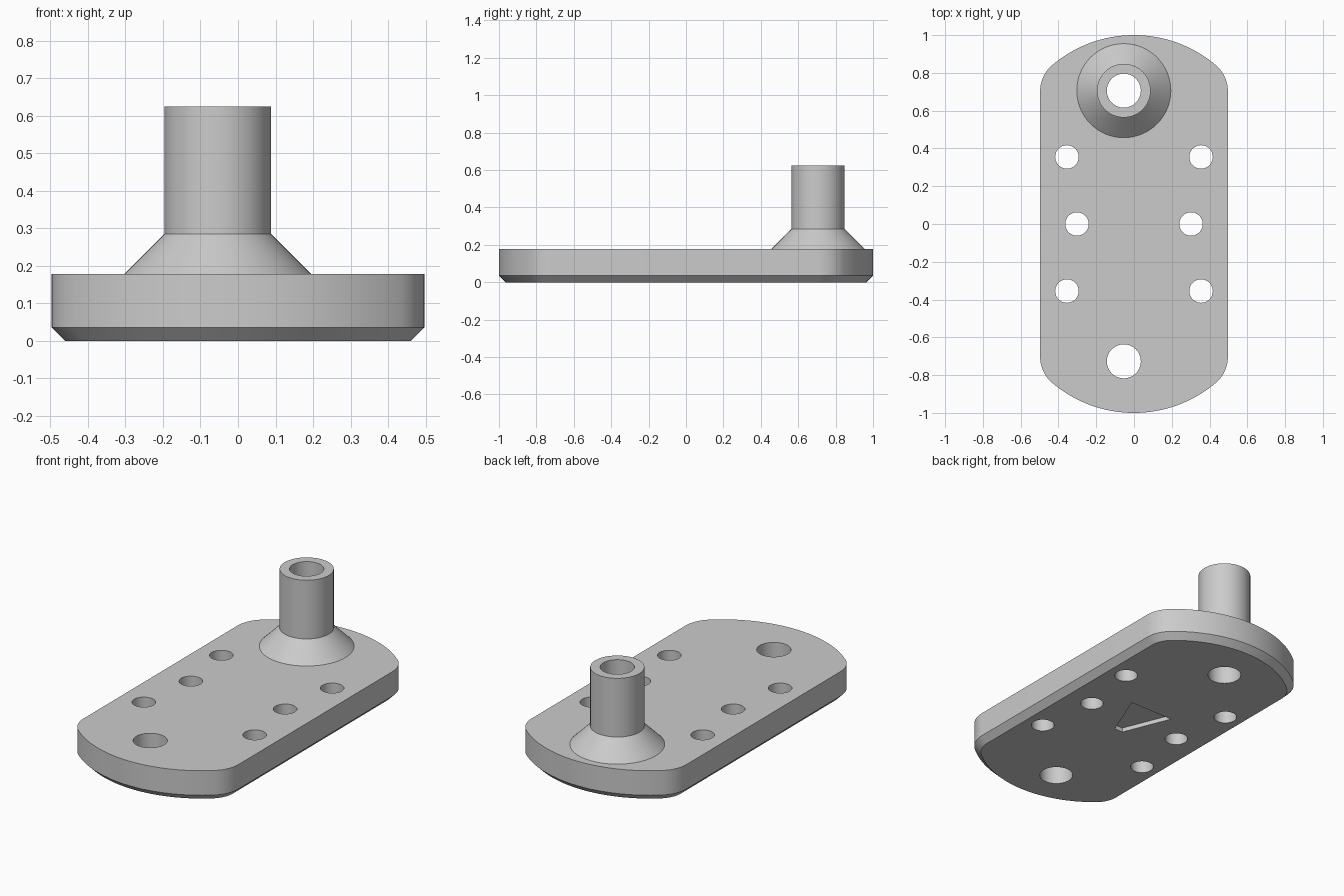
import bpy
import bmesh
from math import atan2, cos, sin, pi, sqrt, radians

default = bpy.data.objects.get("Cube")
if default:
    bpy.data.objects.remove(default, do_unlink=True)

grey = bpy.data.materials.new("plain grey")
grey.use_nodes = True
grey.diffuse_color = (0.6, 0.6, 0.6, 1)
grey.node_tree.nodes["Principled BSDF"].inputs["Base Color"].default_value = (0.6, 0.6, 0.6, 1)

HALF_WIDTH, END_R, CORNER_R = 0.497, 0.67, 0.18
PLATE_TOP, CHAMFER = 0.178, 0.036
POST_X, POST_Y, BORE_R = -0.054, 0.706, 0.09


def finish(bm, name):
    bmesh.ops.recalc_face_normals(bm, faces=bm.faces)
    mesh = bpy.data.meshes.new(name)
    bm.to_mesh(mesh)
    bm.free()
    mesh.materials.append(grey)
    obj = bpy.data.objects.new(name, mesh)
    bpy.context.collection.objects.link(obj)
    return obj


def activate(obj):
    bpy.ops.object.select_all(action="DESELECT")
    obj.select_set(True)
    bpy.context.view_layer.objects.active = obj


def skin(bm, rings, closed=False):
    """Bridge equal rings of points; cap the ends or close the loop of rings."""
    loops = [[bm.verts.new(p) for p in ring] for ring in rings]
    pairs = list(zip(loops, loops[1:]))
    if closed:
        pairs.append((loops[-1], loops[0]))
    else:
        bm.faces.new(loops[0])
        bm.faces.new(loops[-1])
    for a, b in pairs:
        for i in range(len(a)):
            j = (i + 1) % len(a)
            bm.faces.new((a[i], a[j], b[j], b[i]))


def circle(x, y, r, z, n=64):
    return [(x + r * cos(2 * pi * i / n), y + r * sin(2 * pi * i / n), z) for i in range(n)]


def plate_outline(inset, z):
    """Slab with bowed ends and rounded corners, offset inwards by inset."""
    cx = HALF_WIDTH - CORNER_R
    rise = sqrt((END_R - CORNER_R) ** 2 - cx ** 2)
    base = 1 - END_R
    join = atan2(rise, cx)
    quarter = []
    for i in range(12):
        a = join * i / 12
        quarter.append((cx + (CORNER_R - inset) * cos(a),
                        base + rise + (CORNER_R - inset) * sin(a)))
    for i in range(16):
        a = join + (pi / 2 - join) * i / 16
        quarter.append(((END_R - inset) * cos(a), base + (END_R - inset) * sin(a)))
    half = quarter + [(0, 1 - inset)] + [(-x, y) for x, y in reversed(quarter)]
    return [(x, y, z) for x, y in half] + [(-x, -y, z) for x, y in half]


# Base plate with chamfered underside
bm = bmesh.new()
skin(bm, [plate_outline(CHAMFER, 0), plate_outline(0, CHAMFER), plate_outline(0, PLATE_TOP)])
plate = finish(bm, "base_plate")

# Through holes and the shallow tapered pocket underneath
bm = bmesh.new()
holes = [(s * x, y, 0.062) for s in (-1, 1) for x, y in ((0.355, 0.355), (0.302, 0), (0.355, -0.355))]
holes += [(POST_X, POST_Y, BORE_R), (POST_X, -0.727, BORE_R)]
for x, y, r in holes:
    skin(bm, [circle(x, y, r, -0.1), circle(x, y, r, 0.3)])
pocket = [(-0.14, 0.148), (-0.027, -0.131), (0.027, -0.131), (0.14, 0.148)]
skin(bm, [[(x, y, z) for x, y in pocket] for z in (-0.1, 0.025)])
cutter = finish(bm, "hole_cutter")
cutter.hide_render = True

cut = plate.modifiers.new("holes", "BOOLEAN")
cut.operation = "DIFFERENCE"
cut.solver = "EXACT"
cut.object = cutter
activate(plate)
bpy.ops.object.modifier_apply(modifier=cut.name)
bpy.data.objects.remove(cutter, do_unlink=True)

# Hollow post with a flared foot
bm = bmesh.new()
profile = [(BORE_R, PLATE_TOP), (0.249, PLATE_TOP), (0.142, 0.285), (0.142, 0.625), (BORE_R, 0.625)]
skin(bm, [circle(POST_X, POST_Y, r, z) for r, z in profile], closed=True)
post = finish(bm, "hollow_post")

# Smooth round walls, crisp edges
for obj in (plate, post):
    activate(obj)
    bpy.ops.object.shade_smooth_by_angle(angle=radians(30))
